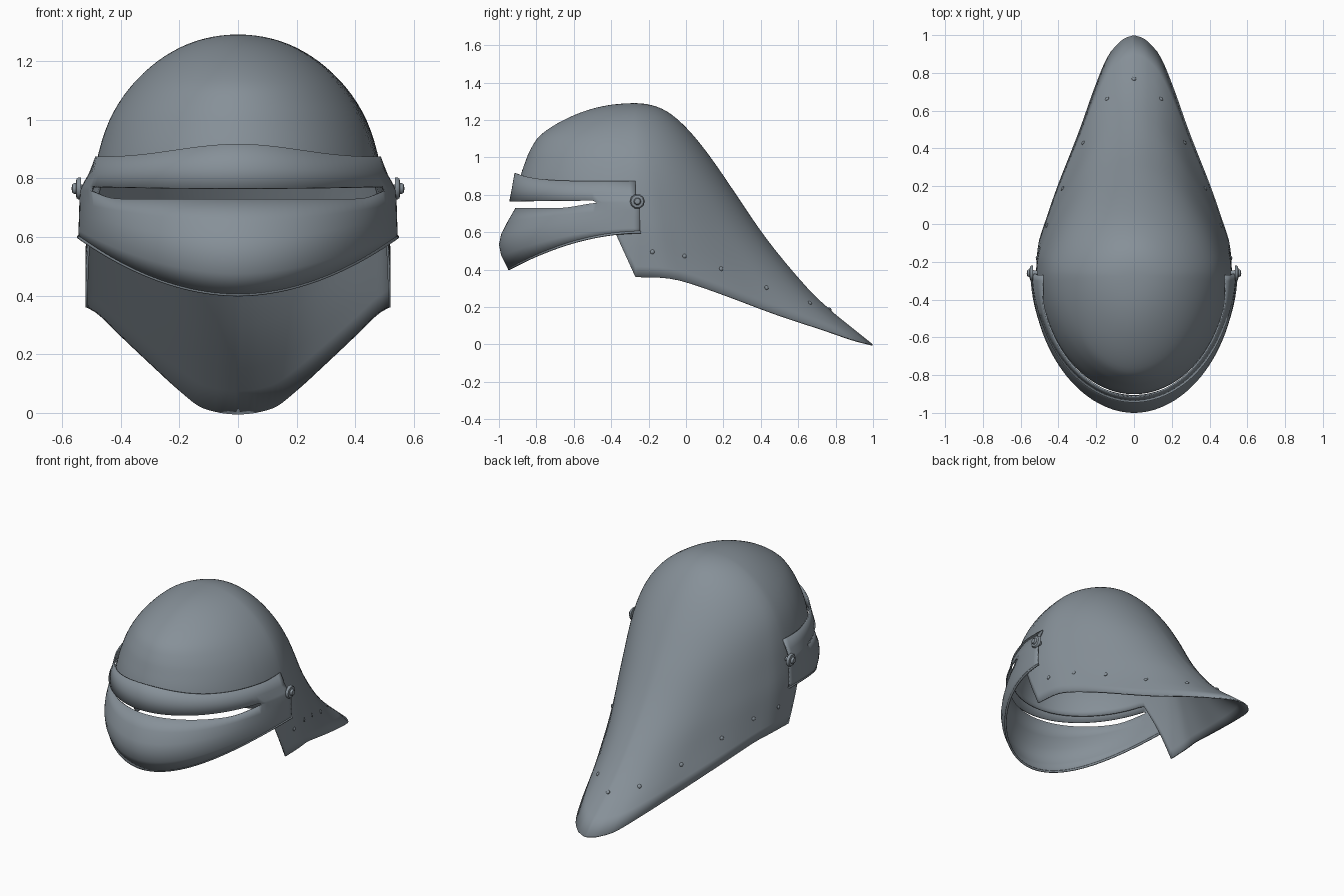
import bpy, bmesh, math
from mathutils import Vector
from mathutils.bvhtree import BVHTree

if "Cube" in bpy.data.objects:
    bpy.data.objects.remove(bpy.data.objects["Cube"])

YC = -0.27      # widest station of the helmet
TOP = 1.29      # crown height

steel = bpy.data.materials.new("steel")
steel.diffuse_color = (0.24, 0.28, 0.315, 1)
steel.use_nodes = True
steel.node_tree.nodes["Principled BSDF"].inputs["Base Color"].default_value = steel.diffuse_color


def curve(table, r):
    """Smooth interpolation through (r, value) pairs."""
    n = len(table)
    i = 0
    while i < n - 2 and r > table[i + 1][0]:
        i += 1

    def slope(k):
        a, b = table[max(k - 1, 0)], table[min(k + 1, n - 1)]
        return (b[1] - a[1]) / (b[0] - a[0])
    (x0, y0), (x1, y1) = table[i], table[i + 1]
    h = x1 - x0
    s = min(max((r - x0) / h, 0), 1)
    return ((2*s**3 - 3*s*s + 1) * y0 + (s**3 - 2*s*s + s) * h * slope(i)
            + (3*s*s - 2*s**3) * y1 + (s**3 - s*s) * h * slope(i + 1))


def arc(theta, n):
    """Superellipse factors (across, along)."""
    return abs(math.sin(theta)) ** (2/n), max(0.0, math.cos(theta)) ** (2/n)


def finish(bm, name, thickness=0):
    bmesh.ops.remove_doubles(bm, verts=bm.verts, dist=1e-5)
    bmesh.ops.recalc_face_normals(bm, faces=bm.faces)
    me = bpy.data.meshes.new(name)
    bm.to_mesh(me)
    bm.free()
    me.materials.append(steel)
    ob = bpy.data.objects.new(name, me)
    bpy.context.collection.objects.link(ob)
    if thickness:
        m = ob.modifiers.new("thickness", 'SOLIDIFY')
        m.thickness = thickness
        m.offset = -1
    bpy.ops.object.select_all(action='DESELECT')
    ob.select_set(True)
    bpy.context.view_layer.objects.active = ob
    bpy.ops.object.shade_smooth_by_angle(angle=math.radians(40))
    return ob


def add_grid(bm, rows, skip=lambda i, j: False):
    vs = [[bm.verts.new(p) for p in row] for row in rows]
    for i in range(len(vs) - 1):
        for j in range(len(vs[0]) - 1):
            if not skip(i, j):
                bm.faces.new((vs[i][j], vs[i+1][j], vs[i+1][j+1], vs[i][j+1]))


# skull shell profiles: against square root of depth below the crown
WIDTH = [(0, 0), (.14, .135), (.3, .273), (.436, .376), (.54, .438), (.64, .477),
         (.74, .502), (.83, .518), (.97, .52)]
FRONT = [(0, 0), (.1, .14), (.255, .33), (.41, .505), (.5, .563), (.557, .588), (.64, .62),
         (.72, .632), (.97, .635)]
BACK = [(0, 0), (.158, .13), (.36, .27), (.53, .395), (.69, .53), (.843, .69),
        (.972, .88), (1.051, 1.04), (1.136, 1.27)]
# neck guard rim, from the widest station (0) to the tail tip (1): width and drop
RIM_W = [(0, 1), (.13, .975), (.21, .915), (.37, .78), (.6, .56), (.8, .385),
         (.92, .255), (.976, .135), (.99, .08), (1, 0)]
RIM_Z = [(0, 0), (.13, .015), (.21, .07), (.37, .26), (.6, .56), (.8, .79),
         (.92, .93), (1, 1)]


def shell_point(t, a):
    sx = 1 if math.sin(a) >= 0 else -1
    c = math.cos(a)
    if c >= -1e-6:                      # face side: horizontal slices to the brow edge
        s, k = arc(a, 1.86 + 0.12 * t)
        rim = 0.36 + 0.43 * min(1, k / 0.31)
        r = t * math.sqrt(TOP - rim)
        return (sx * s * curve(WIDTH, r), YC - k * curve(FRONT, r), TOP - r * r)
    n = 2 - 0.6 * t * t                 # neck side: slices tilt down to the tail
    s, k = arc(math.pi - a, n)
    f = t ** 4
    s += (curve(RIM_W, k) - s) * f
    drop = k ** 1.25
    drop += (curve(RIM_Z, k) - drop) * f
    rs, rb = t * math.sqrt(0.93), t * math.sqrt(TOP)
    z = TOP - rs * rs - (rb * rb - rs * rs) * drop
    return (sx * s * curve(WIDTH, rs), YC + k * curve(BACK, rb), z)


bm = bmesh.new()
N, M = 120, 32
add_grid(bm, [[shell_point(i / M, 2 * math.pi * j / N) for j in range(N + 1)]
              for i in range(M + 1)])
bmesh.ops.remove_doubles(bm, verts=bm.verts, dist=1e-5)
bmesh.ops.dissolve_degenerate(bm, edges=bm.edges, dist=1e-5)
bmesh.ops.recalc_face_normals(bm, faces=bm.faces)
tree = BVHTree.FromBMesh(bm)
finish(bm, "skull_shell", 0.008)

# visor rows: front y, front z, side x, side y, side z, height falloff
ROWS = [(-.917, .917, .5, -.27, .874, 6), (-.931, .835, .512, -.27, .81, 2),
        (-.945, .765, .533, -.262, .773, 2), (-.912, .73, .539, -.245, .758, 0),
        (-.955, .655, .541, -.245, .715, 2), (-.988, .59, .542, -.245, .68, 2),
        (-1.0, .535, .543, -.245, .65, 2), (-.988, .475, .544, -.245, .622, 2),
        (-.95, .40, .545, -.245, .596, 2)]


def visor_point(row, a):
    yf, zf, xs, ys, zs, k = row
    s, c = arc(a, 1.95)
    if k == 0:
        q = min(max((math.cos(a) - .32) / .34, 0), 1)
        h = q * q * (3 - 2 * q)
    else:
        h = max(0, math.cos(a)) ** k
    if k == 6:                          # brow band ends tuck in against the skull
        xs -= 0.018 * max(0, 1 - math.cos(a) / 0.25)
    return (math.copysign(s * xs, a), ys + (yf - ys) * c, zs + (zf - zs) * h)


K = 60
ANG = [math.pi * (j / K - 0.5) for j in range(K + 1)]
bm = bmesh.new()
add_grid(bm, [[visor_point(r, a) for a in ANG] for r in ROWS],
         lambda i, j: i == 2 and abs((ANG[j] + ANG[j+1]) / 2) < math.radians(70))
visor = finish(bm, "visor", 0.008)
# the plate must face outward so that it thickens inward
outward = sum(p.normal.dot(p.center - Vector((0, YC, .65))) for p in visor.data.polygons)
if outward < 0:
    visor.data.flip_normals()

# rolled lower edge of the visor
cu = bpy.data.curves.new("visor_rim", 'CURVE')
cu.dimensions = '3D'
cu.bevel_depth = 0.007
cu.bevel_resolution = 2
cu.use_fill_caps = True
cu.materials.append(steel)
sp = cu.splines.new('POLY')
sp.points.add(K)
for p, a in zip(sp.points, ANG):
    x, y, z = visor_point(ROWS[-1], a)
    p.co = (x * .995, y + .004, z + .004, 1)
sp.use_smooth = True
bpy.context.collection.objects.link(bpy.data.objects.new("visor_rim", cu))


def stud(name, pos, normal, profile, sides):
    """Small lathe part: profile of (radius, height) along the normal."""
    bm = bmesh.new()
    rot = Vector(normal).to_track_quat('Z', 'Y')
    rows = [[Vector(pos) + rot @ Vector((r * math.cos(2*math.pi*j/sides),
                                         r * math.sin(2*math.pi*j/sides), h))
             for j in range(sides + 1)] for r, h in profile]
    add_grid(bm, rows)
    bmesh.ops.remove_doubles(bm, verts=bm.verts, dist=1e-5)
    bmesh.ops.dissolve_degenerate(bm, edges=bm.edges, dist=1e-5)
    finish(bm, name)


# lining rivets along the neck guard
RIVET = [(.012, -.004), (.012, .002), (.008, .006), (0, .008)]
for x, y, z in [(.51, -.18, .495), (.48, 0, .475), (.40, .2, .41), (.285, .44, .31),
                (.15, .67, .23), (0, .77, .19)]:
    for sx in ((1, -1) if x else (1,)):
        loc, nor, _, _ = tree.find_nearest(Vector((sx * x, y, z)))
        if nor.dot(Vector((loc.x, loc.y - YC, loc.z - .3))) < 0:
            nor = -nor
        stud("lining_rivet", loc, nor, RIVET, 8)

# visor pivots: washer with a domed bolt head
PIVOT = [(0, -.03), (.014, -.03), (.014, -.004), (.04, -.004), (.04, .004), (.034, .011),
         (.02, .013), (.02, .018), (.015, .025), (0, .028)]
for sx in (1, -1):
    stud("visor_pivot", (sx * .54, -.26, .765), (sx, 0, 0), PIVOT, 10)
